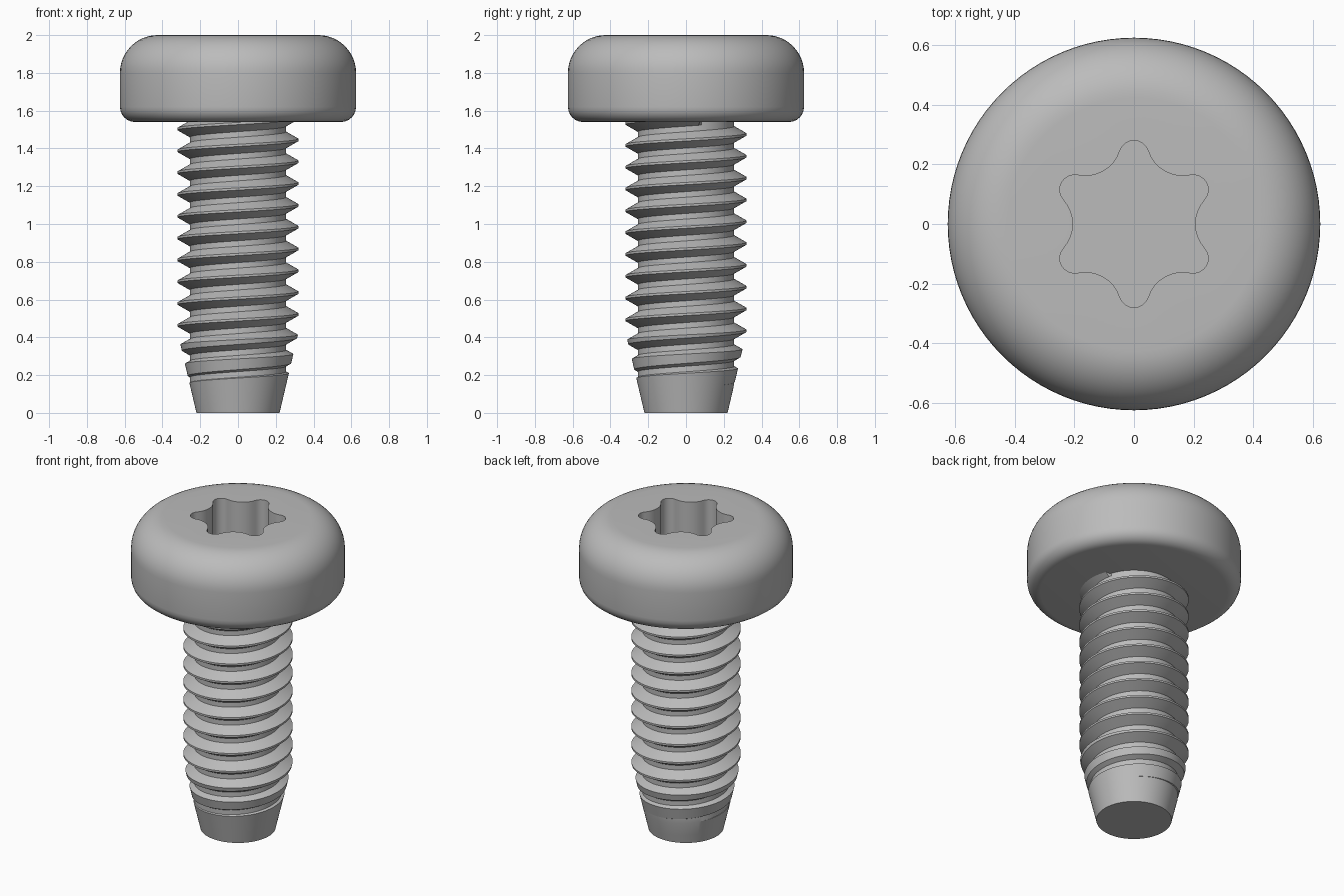
import bpy, bmesh
from math import sin, cos, pi, tau, radians, atan2, hypot

cube = bpy.data.objects.get("Cube")
if cube:
    bpy.data.objects.remove(cube, do_unlink=True)

steel = bpy.data.materials.new("grey steel")
steel.use_nodes = True
GREY = (0.5, 0.5, 0.5, 1)
steel.diffuse_color = GREY
steel.node_tree.nodes["Principled BSDF"].inputs["Base Color"].default_value = GREY


def finish(bm, name):
    bmesh.ops.remove_doubles(bm, verts=bm.verts, dist=1e-5)
    bmesh.ops.dissolve_degenerate(bm, edges=bm.edges, dist=1e-5)
    bmesh.ops.holes_fill(bm, edges=[e for e in bm.edges if e.is_boundary], sides=0)
    bmesh.ops.recalc_face_normals(bm, faces=bm.faces)
    mesh = bpy.data.meshes.new(name)
    bm.to_mesh(mesh)
    bm.free()
    mesh.materials.append(steel)
    obj = bpy.data.objects.new(name, mesh)
    bpy.context.collection.objects.link(obj)
    bpy.ops.object.select_all(action='DESELECT')
    obj.select_set(True)
    bpy.context.view_layer.objects.active = obj
    bpy.ops.object.shade_smooth_by_angle(angle=radians(30))


def skin(bm, rows, closed):
    """Join rows of points with quads."""
    grid = [[bm.verts.new(p) for p in row] for row in rows]
    n = len(grid[0])
    for a, b in zip(grid, grid[1:]):
        for j in range(n if closed else n - 1):
            k = (j + 1) % n
            bm.faces.new((a[j], a[k], b[k], b[j]))
    return grid


# Six-lobed socket outline made of tangent arcs
STEPS = 8
TIP, VALLEY, LOBE_R = 0.28, 0.205, 0.05
lobe_c = TIP - LOBE_R
c30 = cos(pi / 6)
valley_r = ((lobe_c**2 + VALLEY**2 - 2 * lobe_c * VALLEY * c30 - LOBE_R**2)
            / (2 * LOBE_R - 2 * VALLEY + 2 * lobe_c * c30))
valley_c = VALLEY + valley_r
vx, vy = valley_c * c30, valley_c * sin(pi / 6)
swing = atan2(vy, vx - lobe_c)          # tangent direction seen from the lobe
dip = swing - pi / 6                    # half sweep of the valley arc
outline = []
for i in range(6):
    turn = pi / 2 + i * pi / 3
    for s in range(STEPS):
        a = turn + swing * (2 * s / STEPS - 1)
        outline.append((lobe_c * cos(turn) + LOBE_R * cos(a),
                        lobe_c * sin(turn) + LOBE_R * sin(a)))
    mid = turn + pi / 6
    for s in range(STEPS):
        a = mid + pi + dip * (1 - 2 * s / STEPS)
        outline.append((valley_c * cos(mid) + valley_r * cos(a),
                        valley_c * sin(mid) + valley_r * sin(a)))

# Head: rounded pan profile, with the socket sunk into its top
HEAD_R, HEAD_LOW, TOP = 0.625, 1.54, 2.0
LOW_R, TOP_R = 0.08, 0.2
profile = []
for s in range(7):
    a = pi / 2 * (s / 6 - 1)
    profile.append((HEAD_R - LOW_R + LOW_R * cos(a), HEAD_LOW + LOW_R + LOW_R * sin(a)))
for s in range(13):
    a = pi / 2 * s / 12
    profile.append((HEAD_R - TOP_R + TOP_R * cos(a), TOP - TOP_R + TOP_R * sin(a)))

N = len(outline)
angles = [pi / 2 + tau * (j - STEPS / 2) / N for j in range(N)]
rows = [[(r * cos(a), r * sin(a), z) for a in angles] for r, z in profile]
rows += [[(x, y, z) for x, y in outline] for z in (TOP, TOP - 0.28)]
bm = bmesh.new()
rings = skin(bm, rows, True)
bm.faces.new(rings[0])
bm.faces.new(rings[-1])
finish(bm, "head")

# Shank: single right-hand thread, trimmed by the tapered point
ROOT, CREST, PITCH = 0.255, 0.32, 0.1155
FLAT, FLANK = 0.006, 0.037              # half crest land, flank height
POINT_R, TAPER, SHANK_TOP = 0.22, 0.235, 1.56
PHASE = 1.503 - PITCH / 2


def cone(z):
    return POINT_R + TAPER * z


def flank(zc, zr):
    """Upper end of a flank, lowered onto the cone where that is smaller."""
    t = (cone(zr) - ROOT) / (CREST - ROOT - TAPER * (zc - zr))
    t = max(0, min(1, t))
    return zr + t * (zc - zr), ROOT + t * (CREST - ROOT)


COLS = 96
columns = []
for j in range(COLS + 1):
    a = tau * j / COLS
    col = []
    for k in range(-14, 3):
        z = PHASE + PITCH * (k + j / COLS)
        low, high = z - FLAT - FLANK, z + FLAT + FLANK
        for pz, pr in ((low, ROOT), flank(z - FLAT, low), flank(z + FLAT, high), (high, ROOT)):
            pz = max(0, min(SHANK_TOP, pz))
            pr = min(pr, cone(pz))
            if pz == SHANK_TOP:
                pr = ROOT
            col.append((pr * cos(a), pr * sin(a), pz))
    columns.append(col)
bm = bmesh.new()
skin(bm, columns, False)
finish(bm, "threaded_shank")
